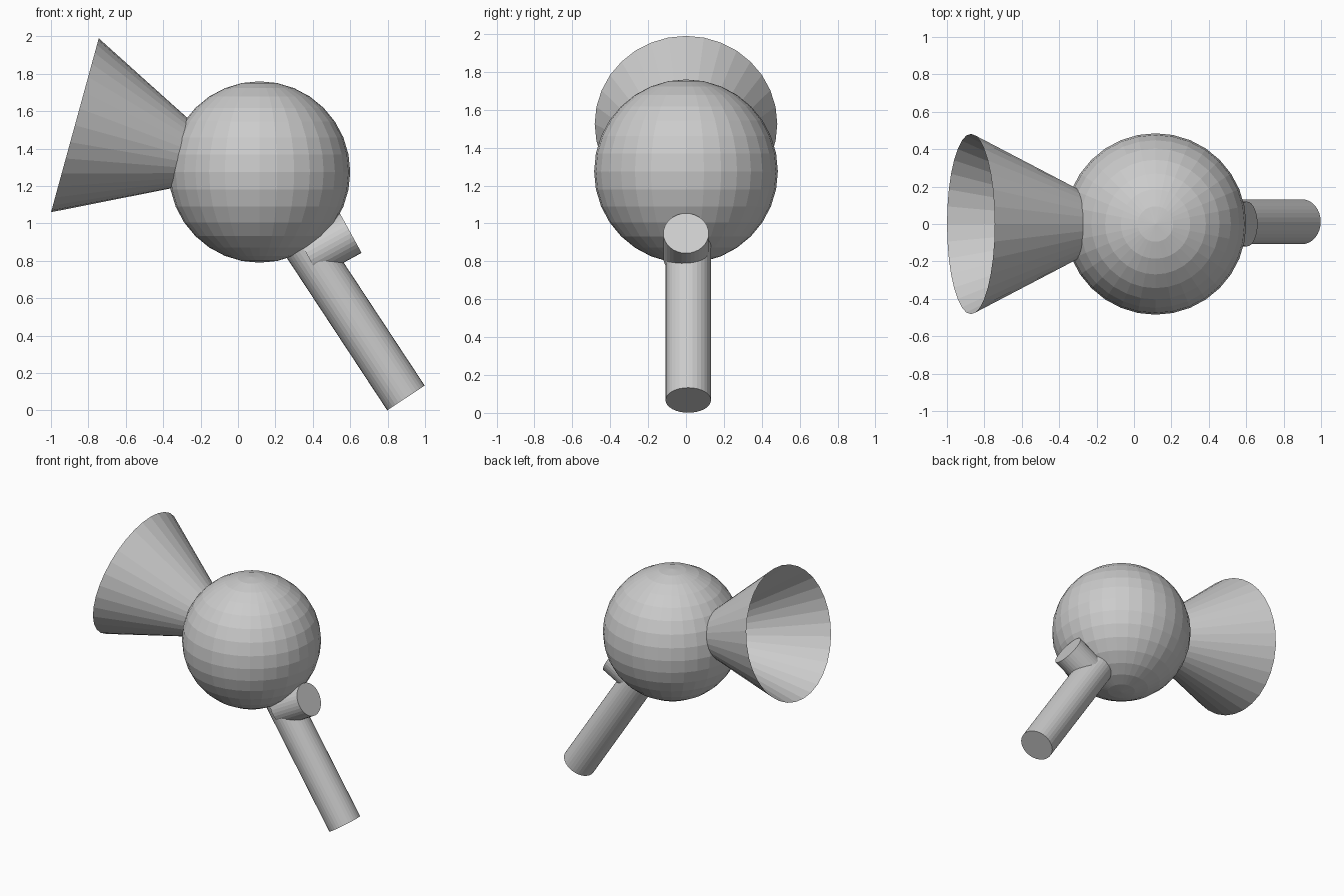
import bpy
from mathutils import Vector

if "Cube" in bpy.data.objects:
    bpy.data.objects.remove(bpy.data.objects["Cube"])

grey = bpy.data.materials.new("plain grey")
grey.diffuse_color = (0.6, 0.6, 0.6, 1)
grey.use_nodes = True
grey.node_tree.nodes["Principled BSDF"].inputs["Base Color"].default_value = grey.diffuse_color


def finish(name):
    ob = bpy.context.object
    ob.name = name
    ob.data.materials.append(grey)
    return ob


def tapered(name, start, end, r1, r2, fill):
    """Round bar or cone running from start to end."""
    a, b = Vector(start), Vector(end)
    bpy.ops.mesh.primitive_cone_add(
        vertices=32, radius1=r1, radius2=r2, depth=(b - a).length,
        end_fill_type=fill, location=(a + b) / 2,
        rotation=(b - a).to_track_quat('Z', 'Y').to_euler())
    return finish(name)


# Faceted ball body
bpy.ops.mesh.primitive_uv_sphere_add(segments=32, ring_count=16, radius=0.485,
                                     location=(0.115, 0, 1.275))
finish("ball_body")

# Open flared horn, its tip buried in the ball
tapered("open_horn", (-0.872, 0, 1.525), (0.057, 0, 1.27), 0.482, 0, 'NOTHING')

# Long slanted leg
tapered("long_leg", (0.898, 0.012, 0.067), (0.29, 0.012, 0.99), 0.12, 0.12, 'NGON')

# Short peg branching off the leg
tapered("short_peg", (0.603, 0, 0.948), (0.375, 0, 0.823), 0.12, 0.12, 'NGON')
